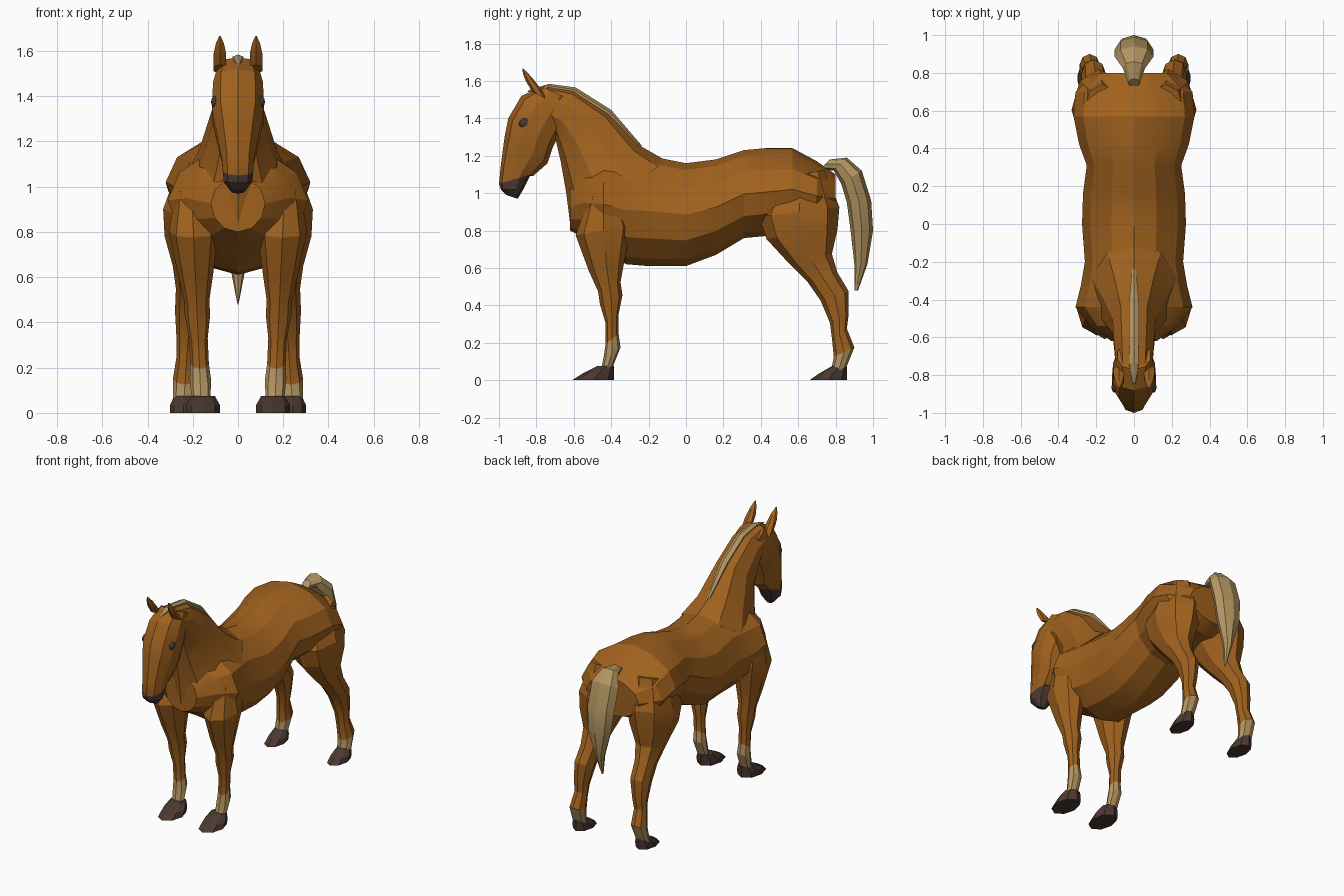
import bpy, bmesh, math
from mathutils import Vector, Matrix

default_cube = bpy.data.objects.get("Cube")
if default_cube:
    bpy.data.objects.remove(default_cube, do_unlink=True)


def material(name, red, green, blue):
    mat = bpy.data.materials.new(name)
    mat.use_nodes = True
    color = (red, green, blue, 1)
    mat.diffuse_color = color
    mat.node_tree.nodes["Principled BSDF"].inputs["Base Color"].default_value = color
    return mat


coat = material("chestnut_coat", .35, .12, .013)
cream = material("cream_hair", .45, .3, .12)
horn = material("dark_horn", .07, .04, .03)
eye_dark = material("eye_dark", .06, .04, .035)


def finish(name, bm, materials, smooth_angle):
    bmesh.ops.recalc_face_normals(bm, faces=bm.faces)
    mesh = bpy.data.meshes.new(name)
    bm.to_mesh(mesh)
    bm.free()
    for mat in materials:
        mesh.materials.append(mat)
    part = bpy.data.objects.new(name, mesh)
    bpy.context.collection.objects.link(part)
    bpy.ops.object.select_all(action="DESELECT")
    part.select_set(True)
    bpy.context.view_layer.objects.active = part
    bpy.ops.object.shade_smooth_by_angle(angle=math.radians(smooth_angle))


def ring(front_y, front_z, back_y, back_z, width, center_x=0):
    """A cross-section spanning two points of the side profile."""
    return (Vector((center_x, front_y, front_z)),
            Vector((center_x, back_y, back_z)),
            Vector((width, 0, 0)))


def loft(name, rings, materials, sides=8, painted_from=None,
         front_power=1, back_power=1):
    """Skin the rings; bands from painted_from onward use the second material.
    Powers below one make that half of the section boxier, above one slimmer."""
    bm = bmesh.new()
    loops = []
    for front, back, across in rings:
        loop = []
        for step in range(sides):
            angle = math.tau * step / sides
            sine, cosine = math.sin(angle), math.cos(angle)
            power = front_power if cosine > 0 else back_power
            shaped = math.copysign(abs(sine) ** power, sine)
            point = front.lerp(back, (1 - cosine) / 2) + across * shaped
            loop.append(bm.verts.new(point))
        loops.append(loop)
    for band, (upper, lower) in enumerate(zip(loops, loops[1:])):
        for step in range(sides):
            after = (step + 1) % sides
            face = bm.faces.new((upper[step], upper[after], lower[after], lower[step]))
            if painted_from is not None and band >= painted_from:
                face.material_index = 1
    bm.faces.new(loops[0])
    end_cap = bm.faces.new(loops[-1])
    if painted_from is not None:
        end_cap.material_index = 1
    finish(name, bm, materials, smooth_angle=22)


# Torso: upright sections given as y, belly, back, half width
torso_sections = [
    (-.62, .8, 1.05, .12),
    (-.54, .76, 1.14, .23),
    (-.44, .7, 1.18, .31),
    (-.32, .62, 1.2, .28),
    (-.2, .61, 1.2, .26),
    (0, .61, 1.16, .275),
    (.16, .67, 1.18, .27),
    (.31, .76, 1.23, .25),
    (.42, .77, 1.24, .29),
    (.57, .8, 1.24, .32),
    (.7, .8, 1.17, .31),
    (.8, .84, 1.1, .2),
]
loft("torso",
     [ring(y, belly, y, back, width) for y, belly, back, width in torso_sections],
     [coat], sides=12, back_power=1.2)

# Neck: throat to crest
neck_rings = [
    ring(-.62, .84, -.1, 1.17, .24),
    ring(-.64, 1, -.24, 1.25, .18),
    ring(-.67, 1.17, -.41, 1.435, .12),
    ring(-.7, 1.3, -.6, 1.555, .11),
    ring(-.8, 1.38, -.74, 1.575, .1),
]
loft("neck", neck_rings, [coat], sides=10)

# Head, with a dark muzzle
loft("head", [
    ring(-.77, 1.57, -.62, 1.5, .09),
    ring(-.88, 1.52, -.66, 1.35, .115),
    ring(-.95, 1.4, -.71, 1.25, .12),
    ring(-.97, 1.3, -.74, 1.16, .1),
    ring(-.99, 1.15, -.82, 1.09, .075),
    ring(-1, 1.05, -.83, 1.1, .07),
    ring(-.99, 1.02, -.87, 1.02, .065),
    ring(-.96, .99, -.9, .97, .03),
], [coat, horn], sides=10, painted_from=5, front_power=.8, back_power=.8)

# Mane: a thin ridge that follows the crest, slim at both ends
crest = [back for front, back, across in neck_rings[1:]]
crest.append(Vector((0, -.84, 1.55)))
mane_rings = []
for point, fullness in zip(crest, (.4, 1, 1, .9, .3)):
    hair = Vector((0, .01, .01)) * fullness
    mane_rings.append((point - hair * 3, point + hair, Vector((.03 * fullness, 0, 0))))
loft("mane", mane_rings, [cream], sides=6)

# Tail: thicker sections fan out wider
tail_sections = [
    (.72, 1.13, .77, 1.18),
    (.79, 1.12, .86, 1.19),
    (.83, 1.05, .94, 1.12),
    (.86, .95, .99, .96),
    (.88, .8, 1, .8),
    (.9, .62, .97, .62),
    (.9, .48, .92, .48),
]
loft("tail",
     [ring(*section, math.dist(section[:2], section[2:]) ** 2 * 6)
      for section in tail_sections],
     [cream])


def leg_rings(sections, ground_x, lean):
    """Sections are height, front y, back y; thicker sections are also wider."""
    slope = .025
    return [ring(front, height - slope, back, height + slope,
                 .02 + (back - front) * .3, ground_x + lean * height)
            for height, front, back in sections]


def hoof_rings(toe, heel, center_x, width):
    """A wedge that spreads from the pastern to the ground."""
    rings = []
    for reach, height, spread in ((.4, .075, .7), (.75, .035, 1), (1, 0, 1)):
        front = heel + (toe - heel) * reach
        rings.append(ring(front, height, heel, height, width * spread, center_x))
    return rings


def ear_rings():
    """A pointed leaf shape that leans forward."""
    rings = []
    for rise, radius in ((0, .04), (.4, .04), (.75, .025), (1, .004)):
        y = -.78 - rise * .09
        z = 1.52 + rise * .145
        rings.append(ring(y - radius, z + radius / 2, y + radius, z - radius / 2,
                          radius * .8, .08))
    return rings


front_leg = leg_rings([
    (1, -.52, -.36),
    (.8, -.59, -.29),
    (.61, -.52, -.33),
    (.5, -.47, -.35),
    (.43, -.46, -.34),
    (.33, -.43, -.36),
    (.22, -.43, -.36),
    (.15, -.44, -.35),
    (.05, -.46, -.39),
], ground_x=.16, lean=.045)

hind_leg = leg_rings([
    (1.1, .5, .74),
    (.9, .39, .82),
    (.78, .43, .81),
    (.65, .55, .78),
    (.55, .65, .81),
    (.45, .72, .87),
    (.33, .77, .87),
    (.25, .78, .86),
    (.15, .79, .9),
    (.05, .77, .86),
], ground_x=.245, lean=-.07)

# Paired parts
for label, side in (("left", 1), ("right", -1)):
    def mirrored(rings):
        flip = Vector((side, 1, 1))
        return [[corner * flip for corner in section] for section in rings]

    loft("front_leg_" + label, mirrored(front_leg), [coat, cream], painted_from=6)
    loft("hind_leg_" + label, mirrored(hind_leg), [coat, cream], painted_from=8)
    loft("front_hoof_" + label, mirrored(hoof_rings(-.61, -.385, .155, .075)), [horn])
    loft("hind_hoof_" + label, mirrored(hoof_rings(.66, .86, .24, .06)), [horn])
    loft("ear_" + label, mirrored(ear_rings()), [coat], sides=6)

    bm = bmesh.new()
    bmesh.ops.create_uvsphere(bm, u_segments=10, v_segments=6, radius=1)
    bmesh.ops.scale(bm, vec=(.015, .03, .024), verts=bm.verts)
    bmesh.ops.rotate(bm, matrix=Matrix.Rotation(math.radians(30), 3, "X"), verts=bm.verts)
    bmesh.ops.translate(bm, vec=(side * .104, -.865, 1.375), verts=bm.verts)
    finish("eye_" + label, bm, [eye_dark], smooth_angle=60)
